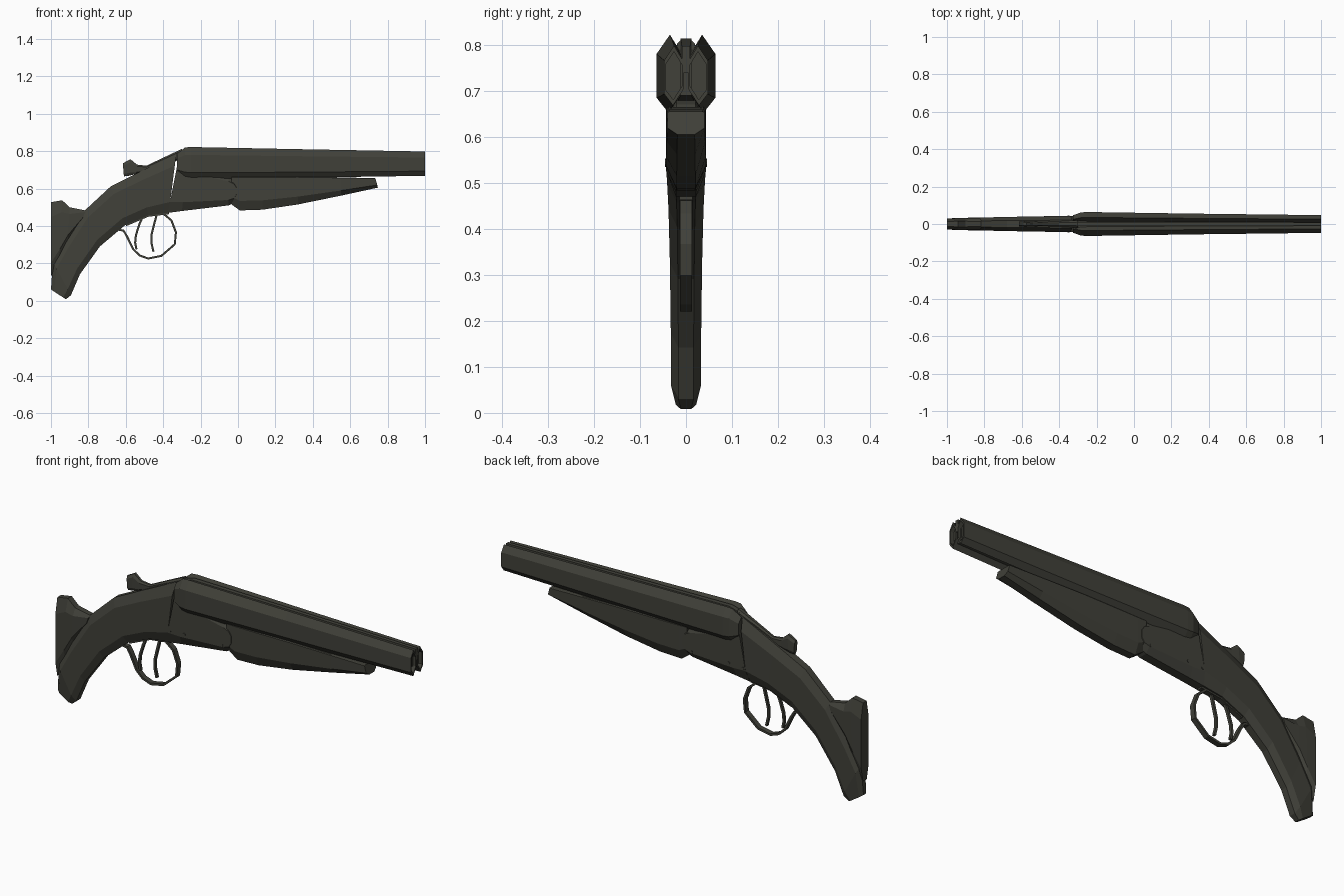
import bpy, bmesh, math
from mathutils import Vector

if "Cube" in bpy.data.objects:
    bpy.data.objects.remove(bpy.data.objects["Cube"])

mat = bpy.data.materials.new("dark olive grey")
mat.diffuse_color = (0.052, 0.052, 0.041, 1)
mat.use_nodes = True
mat.node_tree.nodes["Principled BSDF"].inputs["Base Color"].default_value = mat.diffuse_color


def finish(name, bm):
    bmesh.ops.recalc_face_normals(bm, faces=bm.faces)
    me = bpy.data.meshes.new(name)
    bm.to_mesh(me)
    bm.free()
    me.materials.append(mat)
    ob = bpy.data.objects.new(name, me)
    bpy.context.collection.objects.link(ob)
    return ob


def skin(name, rings, closed=False):
    """Bridge equal-length rings of points, capping the ends unless closed."""
    bm = bmesh.new()
    vs = [[bm.verts.new(p) for p in r] for r in rings]
    n = len(vs[0])
    pairs = list(zip(vs, vs[1:])) + ([(vs[-1], vs[0])] if closed else [])
    for a, b in pairs:
        for i in range(n):
            j = (i + 1) % n
            bm.faces.new((a[i], a[j], b[j], b[i]))
    if not closed:
        bm.faces.new(vs[0][::-1])
        bm.faces.new(vs[-1])
    return finish(name, bm)


# Half cross-sections: (fraction of half width, fraction from bottom to top)
BEVELLED = [(0.5, 0), (1, 0.18), (1, 0.8), (0.48, 1)]
FLAT_TOP = [(0.47, 0), (1, 0.28), (1, 0.97), (0.9, 1)]
BOX = [(1, 0), (1, 1)]


def loft(name, stations, half):
    """Each station: top x, top z, bottom x, bottom z, half width."""
    section = half + [(-y, t) for y, t in reversed(half)]
    rings = []
    for tx, tz, bx, bz, w in stations:
        rings.append([(bx + (tx - bx) * t, y * w, bz + (tz - bz) * t)
                      for y, t in section])
    return skin(name, rings)


def strap(name, path, thick, width):
    """Flat band following a side-view path."""
    pts = [Vector((x, 0, z)) for x, z in path]
    rings = []
    for i, p in enumerate(pts):
        d = (pts[min(i + 1, len(pts) - 1)] - pts[max(i - 1, 0)]).normalized()
        n = Vector((-d.z, 0, d.x)) * thick / 2
        w = Vector((0, width / 2, 0))
        rings.append([p + n + w, p + n - w, p - n - w, p - n + w])
    return skin(name, rings)


# Curved pistol grip
loft("grip", [
    (-.33, .785, -.37, .472, .043), (-.524, .69, -.48, .457, .041),
    (-.68, .612, -.604, .404, .038), (-.818, .484, -.738, .291, .035),
    (-.925, .315, -.845, .142, .033), (-.99, .206, -.893, .03, .033),
    (-1.0, .06, -.92, .008, .022)], BEVELLED)

# Cut-off remainder of the shoulder stock
loft("stock_stub", [
    (-1, .527, -1, .13, .030), (-.94, .537, -.955, .22, .031),
    (-.90, .50, -.91, .32, .031), (-.815, .483, -.83, .44, .028)], BEVELLED)

# Receiver with rounded hinge end
loft("receiver", [
    (-.31, .80, -.375, .470, .044), (-.27, .74, -.30, .480, .044),
    (-.05, .67, -.05, .510, .044), (-.022, .65, -.022, .525, .044),
    (-.008, .615, -.008, .56, .044)], BEVELLED)

# Fore-end under the barrels
loft("fore_end", [
    (-.035, .665, -.035, .515, .041), (.01, .665, .01, .483, .042),
    (.13, .665, .13, .487, .043), (.32, .665, .32, .515, .043),
    (.55, .66, .55, .562, .042), (.735, .655, .748, .605, .040)], FLAT_TOP)

# Two faceted barrels, swollen at the breech, with shallow bores
OUTLINE = [(.006, .70), (.038, .652), (.064, .685), (.064, .78),
           (.035, .822), (.006, .775)]
for side, label in ((-1, "front"), (1, "back")):
    rings = []
    for x, sy, top, bottom in ((-.327, .72, .785, .68), (-.283, .97, .82, .656),
                               (-.25, 1, .822, .652), (.3, .87, .811, .658),
                               (1, .74, .798, .668)):
        rings.append([(x, side * y * sy,
                       bottom + (z - .652) / .17 * (top - bottom))
                      for y, z in OUTLINE])
    # bore: inset ring, then pushed back
    c = sum((Vector(p) for p in rings[-1]), Vector()) / 6
    lip = [c + (Vector(p) - c) * .8 for p in rings[-1]]
    rings += [lip, [p - Vector((.02, 0, 0)) for p in lip]]
    skin(label + "_barrel", rings)

# Web between the barrels and sighting rib on top
loft("barrel_web", [(-.30, .79, -.30, .675, .02),
                    (.985, .765, .985, .69, .012)], BOX)
loft("sighting_rib", [(-.30, .80, -.30, .74, .012), (-.25, .814, -.25, .74, .012),
                      (1, .797, 1, .74, .009)], BOX)

# Top lever with raised thumb piece
loft("top_lever", [
    (-.616, .735, -.610, .665, .012), (-.575, .757, -.585, .668, .015),
    (-.54, .728, -.545, .678, .013), (-.49, .722, -.49, .69, .011),
    (-.40, .765, -.40, .72, .014), (-.30, .812, -.30, .76, .020)], BEVELLED)

# Trigger guard and the two triggers
strap("trigger_guard", [
    (-.66, .385), (-.612, .375), (-.594, .345), (-.56, .275), (-.525, .242),
    (-.48, .226), (-.41, .240), (-.338, .302), (-.332, .366), (-.356, .43),
    (-.395, .462), (-.42, .475)], .011, .026)
strap("rear_trigger", [(-.50, .47), (-.527, .41), (-.546, .35), (-.550, .31),
                       (-.543, .275)], .011, .014)
strap("front_trigger", [(-.43, .48), (-.448, .41), (-.463, .35), (-.463, .31),
                        (-.452, .262)], .011, .014)
# Trigger plate under the receiver
loft("trigger_plate", [(-.60, .44, -.60, .398, .014), (-.48, .49, -.48, .449, .014),
                       (-.37, .50, -.37, .463, .014)], BOX)

# Screw and hinge pins on both sides
for name, x, z, r in (("screw_pin", -.27, .545, .007), ("lock_pin", -.35, .54, .006),
                      ("hinge_pin", -.06, .545, .008)):
    rings = [[(x + r * math.cos(a * math.tau / 8), y, z + r * math.sin(a * math.tau / 8))
              for a in range(8)] for y in (-.0455, .0455)]
    skin(name, rings)
